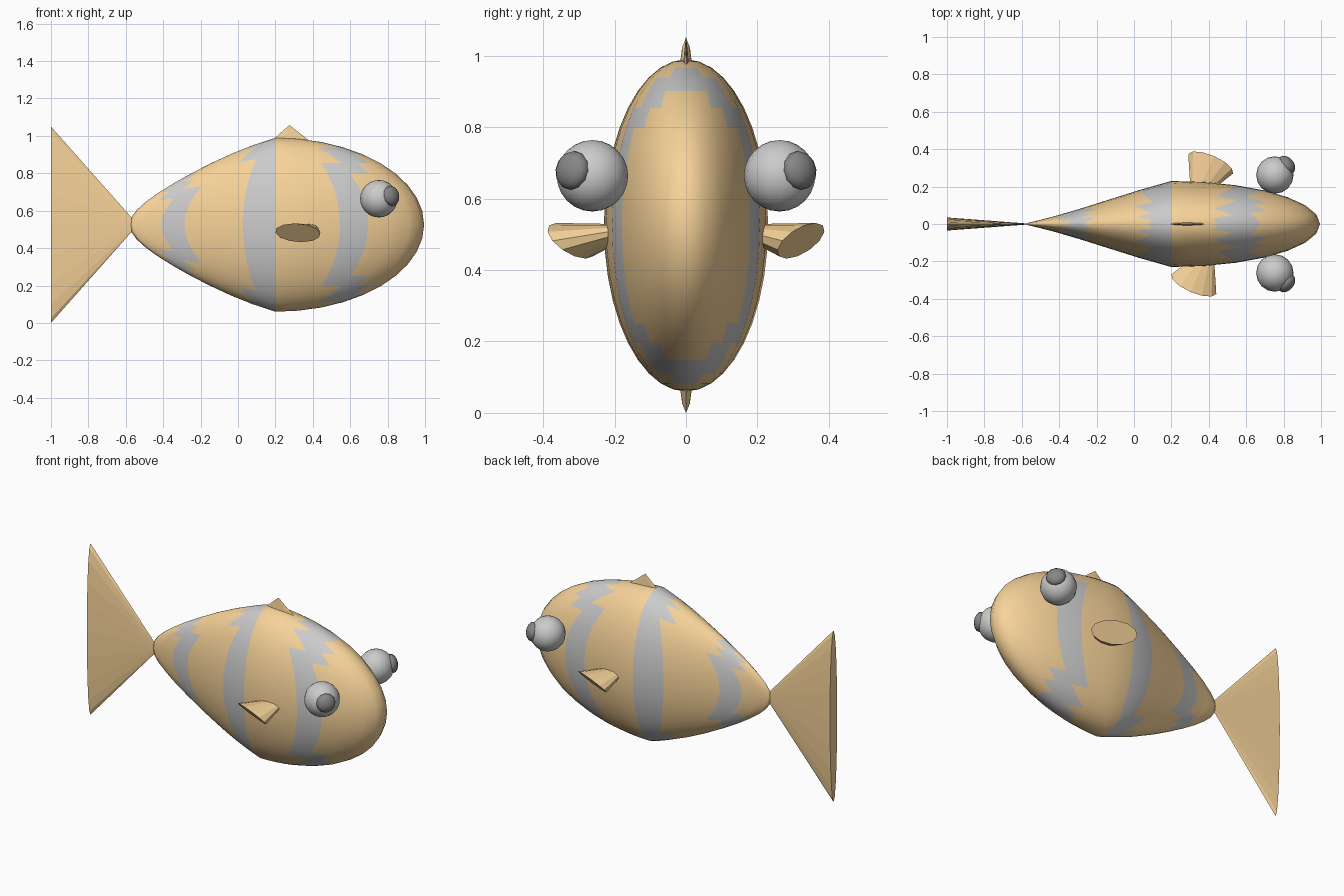
import bpy, bmesh, math
from mathutils import Vector, Matrix

if "Cube" in bpy.data.objects:
    bpy.data.objects.remove(bpy.data.objects["Cube"])


def material(name, rgb):
    m = bpy.data.materials.new(name)
    m.diffuse_color = (*rgb, 1)
    m.use_nodes = True
    m.node_tree.nodes["Principled BSDF"].inputs["Base Color"].default_value = m.diffuse_color
    return m


ORANGE = material("orange", (0.93, 0.65, 0.32))
GREY = material("grey", (0.8, 0.8, 0.8))
DARK = material("dark", (0.24, 0.24, 0.24))


def finish(bm, name, mats, smooth):
    bmesh.ops.recalc_face_normals(bm, faces=bm.faces)
    for f in bm.faces:
        f.smooth = smooth
    me = bpy.data.meshes.new(name)
    bm.to_mesh(me)
    bm.free()
    for m in mats:
        me.materials.append(m)
    ob = bpy.data.objects.new(name, me)
    bpy.context.collection.objects.link(ob)
    return ob


def cone(name, center, major, minor, apex, n):
    """Closed cone over an elliptical base given by two half-axis vectors."""
    bm = bmesh.new()
    c, a, b = Vector(center), Vector(major), Vector(minor)
    ring = []
    for i in range(n):
        t = 2 * math.pi * i / n
        ring.append(bm.verts.new(c + a * math.cos(t) + b * math.sin(t)))
    tip = bm.verts.new(apex)
    bm.faces.new(ring)
    for i in range(n):
        bm.faces.new((ring[i], ring[(i + 1) % n], tip))
    return finish(bm, name, [ORANGE], False)


# Body: unit sphere, striped by distance along its length, then shaped
bm = bmesh.new()
bmesh.ops.create_uvsphere(bm, u_segments=28, v_segments=20, radius=1)
STRIPES = [(0.35, 0.57), (-0.19, 0.0), (-0.74, -0.56)]
for f in bm.faces:
    x = f.calc_center_median().x
    f.material_index = int(any(lo < x < hi for lo, hi in STRIPES))
for v in bm.verts:
    x, y, z = v.co
    u = max(0, -x)  # the rear half tapers towards the tail
    v.co = (0.2 + x * (0.795 if x > 0 else 0.78),
            0.23 * y * (1 - 0.87 * u),
            0.525 + 0.465 * z * (1 - 0.48 * u))
finish(bm, "body", [ORANGE, GREY], True)

# Tail and back fin
cone("tail_fin", (-1, 0, 0.525), (0, 0, 0.525), (0, 0.035, 0), (-0.535, 0, 0.525), 20)
cone("back_fin", (0.285, 0, 0.9), (0.19, 0, 0), (0, 0.016, 0), (0.275, 0, 1.058), 12)

# Side fins: tilted cones, both swept the same way round
for name, s in (("right", -1), ("left", 1)):
    cx = 0.32 if s < 0 else 0.41
    center = Vector((cx, s * 0.322, 0.482))
    normal = Vector((s * 0.41, s * 0.91, 0))
    apex = center - normal * 0.25 + Vector((0, 0, 0.045))
    cone(name + "_side_fin", center, (0.12, -0.052, 0),
         normal * 0.045 + Vector((0, 0, 0.05)), apex, 12)

# Eyes and pupils
for name, s in (("right", -1), ("left", 1)):
    c = Vector((0.753, s * 0.262, 0.664))
    bm = bmesh.new()
    bmesh.ops.create_uvsphere(bm, u_segments=16, v_segments=12, radius=0.1,
                              matrix=Matrix.Translation(c))
    finish(bm, name + "_eye", [GREY], True)

    look = Vector((0.065, s * 0.056, 0.015))
    turn = look.to_track_quat('Z', 'Y').to_matrix().to_4x4()
    bm = bmesh.new()
    bmesh.ops.create_uvsphere(
        bm, u_segments=12, v_segments=8, radius=1,
        matrix=Matrix.Translation(c + look) @ turn @ Matrix.Diagonal((0.055, 0.055, 0.035, 1)))
    finish(bm, name + "_pupil", [DARK], True)
